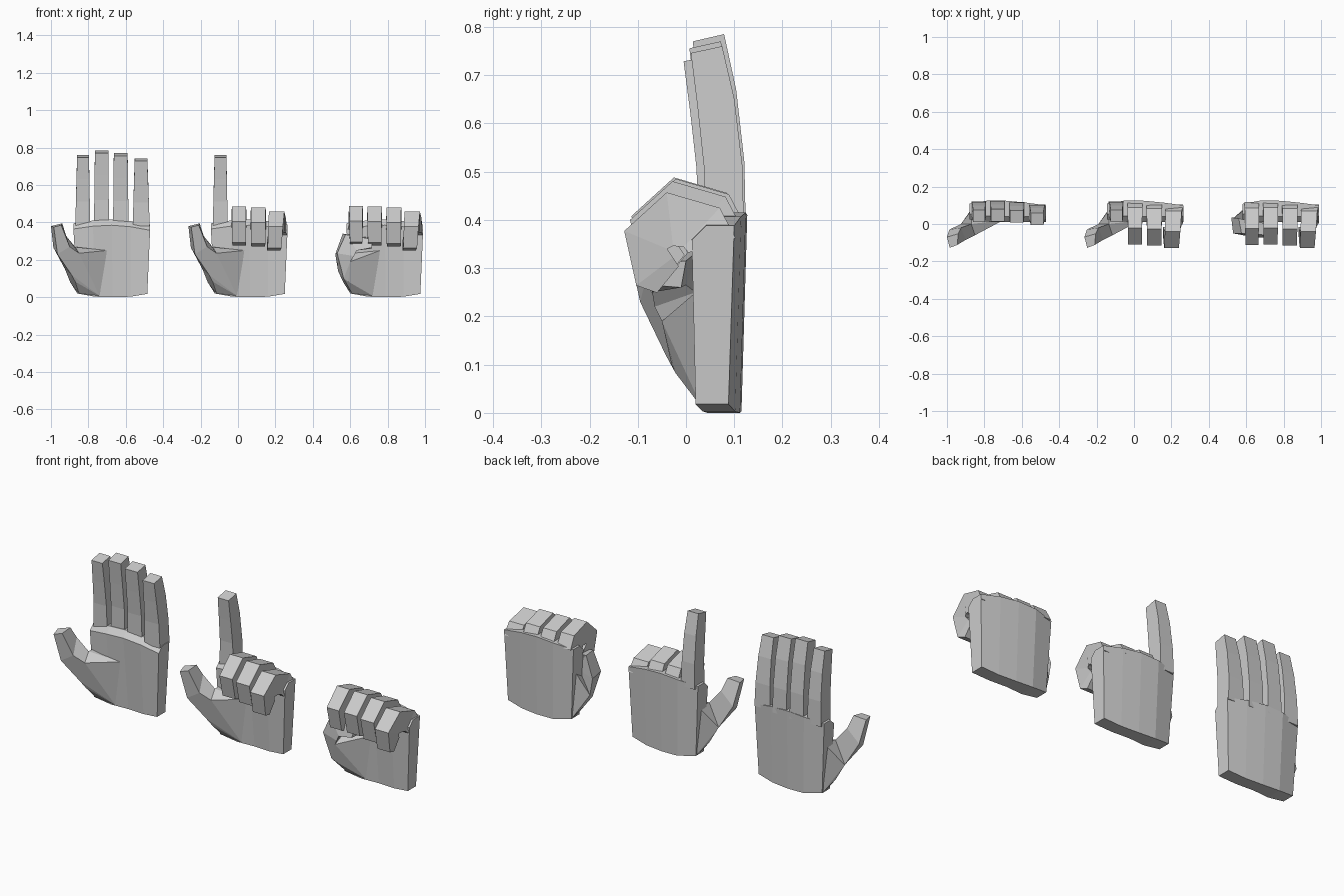
import bpy, bmesh
from mathutils import Vector

if "Cube" in bpy.data.objects:
    bpy.data.objects.remove(bpy.data.objects["Cube"])


def finish(bm, name, dx):
    bmesh.ops.recalc_face_normals(bm, faces=bm.faces)
    me = bpy.data.meshes.new(name)
    bm.to_mesh(me)
    bm.free()
    ob = bpy.data.objects.new(name, me)
    ob.location.x = dx
    bpy.context.collection.objects.link(ob)
    return ob


def loft(bm, rings):
    """Skin closed rings of points and cap both ends."""
    vs = [[bm.verts.new(p) for p in r] for r in rings]
    n = len(vs[0])
    for a, b in zip(vs, vs[1:]):
        for i in range(n):
            j = (i + 1) % n
            bm.faces.new((a[i], a[j], b[j], b[i]))
    bm.faces.new(vs[0])
    bm.faces.new(vs[-1])


def hull(bm, pts):
    vs = [bm.verts.new(p) for p in pts]
    res = bmesh.ops.convex_hull(bm, input=vs)
    junk = {g for g in res["geom_interior"] if isinstance(g, bmesh.types.BMVert)}
    bmesh.ops.delete(bm, geom=list(junk), context='VERTS')


# Palm columns: x bottom, x top, back y, front y, bottom front y, bottom z, top z
COLUMNS = [
    (-.86, -.880, .108, .025, .030, .020, .395),
    (-.765, -.775, .127, .012, .035, .003, .410),
    (-.67, -.675, .124, .010, .045, .000, .415),
    (-.575, -.575, .114, .010, .035, .003, .407),
    (-.485, -.470, .100, .012, .020, .018, .388),
]


def palm(name, dx):
    bm = bmesh.new()
    rings = []
    for xb, xt, yb, yf, yfb, zb, zt in COLUMNS:
        rings.append([(xb, yfb, zb), (xt, yf, zt - .03), (xt, yf + .03, zt),
                      (xt, yb, zt), (xb, yb - .012, zb)])
    loft(bm, rings)
    finish(bm, name, dx)


# Finger side outlines as (outer y, z, inner y, z) pairs
STRAIGHT = [(.120, .38, .040, .38), (.117, .52, .037, .52),
            (.100, .67, .024, .65), (.075, .785, .010, .770)]
CURLED = [(.118, .39, .02, .36), (.085, .453, .01, .372),
          (-.025, .485, -.012, .374), (-.113, .405, -.024, .368),
          (-.088, .292, -.012, .350), (-.045, .277, .0, .332)]

# Fingers: x left/right at base, x left/right at tip, y shift, straight top z, curled z shift
FINGERS = {
    "index_finger": (-.870, -.790, -.860, -.797, .000, .760, .003),
    "middle_finger": (-.770, -.690, -.765, -.693, .004, .785, .000),
    "ring_finger": (-.668, -.585, -.664, -.590, -.003, .770, -.005),
    "little_finger": (-.563, -.472, -.552, -.485, -.015, .742, -.028),
}


def finger(name, part, curled, dx):
    x0, x1, t0, t1, dy, top, dz = FINGERS[part]
    if curled and part == "little_finger":
        t0, t1 = -.580, -.510
    prof = CURLED if curled else STRAIGHT
    bm = bmesh.new()
    rings = []
    for i, (oy, oz, iy, iz) in enumerate(prof):
        t = i / (len(prof) - 1)
        a, b = x0 + (t0 - x0) * t, x1 + (t1 - x1) * t
        if curled:
            oz, iz = oz + dz, iz + dz
        else:
            s = (top - .38) / (.785 - .38)
            oz, iz = .38 + (oz - .38) * s, .38 + (iz - .38) * s
        rings.append([(a, oy + dy, oz), (b, oy + dy, oz),
                      (b, iy + dy, iz), (a, iy + dy, iz)])
    loft(bm, rings)
    finish(bm, name, dx)


# Ball of the thumb where it meets the palm
BASE = [(-.862, .09, .025), (-.85, .03, .02), (-.74, .035, .008),
        (-.775, .02, .08), (-.70, .02, .25), (-.865, .08, .27)]
# Thumb rings: outer back, outer front, inner front, inner back
OPEN_THUMB = [
    [(-.925, .0, .15), (-.89, -.042, .12), (-.85, -.06, .235), (-.87, .0, .268)],
    [(-.987, -.03, .265), (-.965, -.095, .23), (-.90, -.085, .27), (-.925, -.02, .335)],
    [(-1.0, -.07, .38), (-.985, -.127, .375), (-.945, -.112, .385), (-.94, -.052, .395)],
]
FIST_THUMB = [
    [(-.925, .035, .14), (-.895, -.03, .10), (-.86, -.05, .19), (-.85, .02, .22)],
    [(-.94, .035, .23), (-.93, -.05, .235), (-.84, -.065, .22), (-.85, .02, .25)],
    [(-.90, .03, .34), (-.885, -.05, .335), (-.825, -.07, .25), (-.825, .0, .265)],
    [(-.74, .0, .315), (-.74, -.06, .31), (-.745, -.075, .265), (-.745, -.01, .26)],
]


def thumb(name, rings, dx):
    bm = bmesh.new()
    knob = [(-.897, .035, .08), (-.87, -.022, .083)]
    hull(bm, BASE + knob + rings[0])
    loft(bm, rings)
    finish(bm, name, dx)


# Three poses: open hand, pointing hand, fist
POSES = [("open", 0.0, ()),
         ("pointing", .735, ("middle_finger", "ring_finger", "little_finger")),
         ("fist", 1.46, tuple(FINGERS))]
for pose, dx, curled in POSES:
    palm(pose + "_palm", dx)
    for part in FINGERS:
        finger(pose + "_" + part, part, part in curled, dx)
    thumb(pose + "_thumb", FIST_THUMB if pose == "fist" else OPEN_THUMB, dx)
